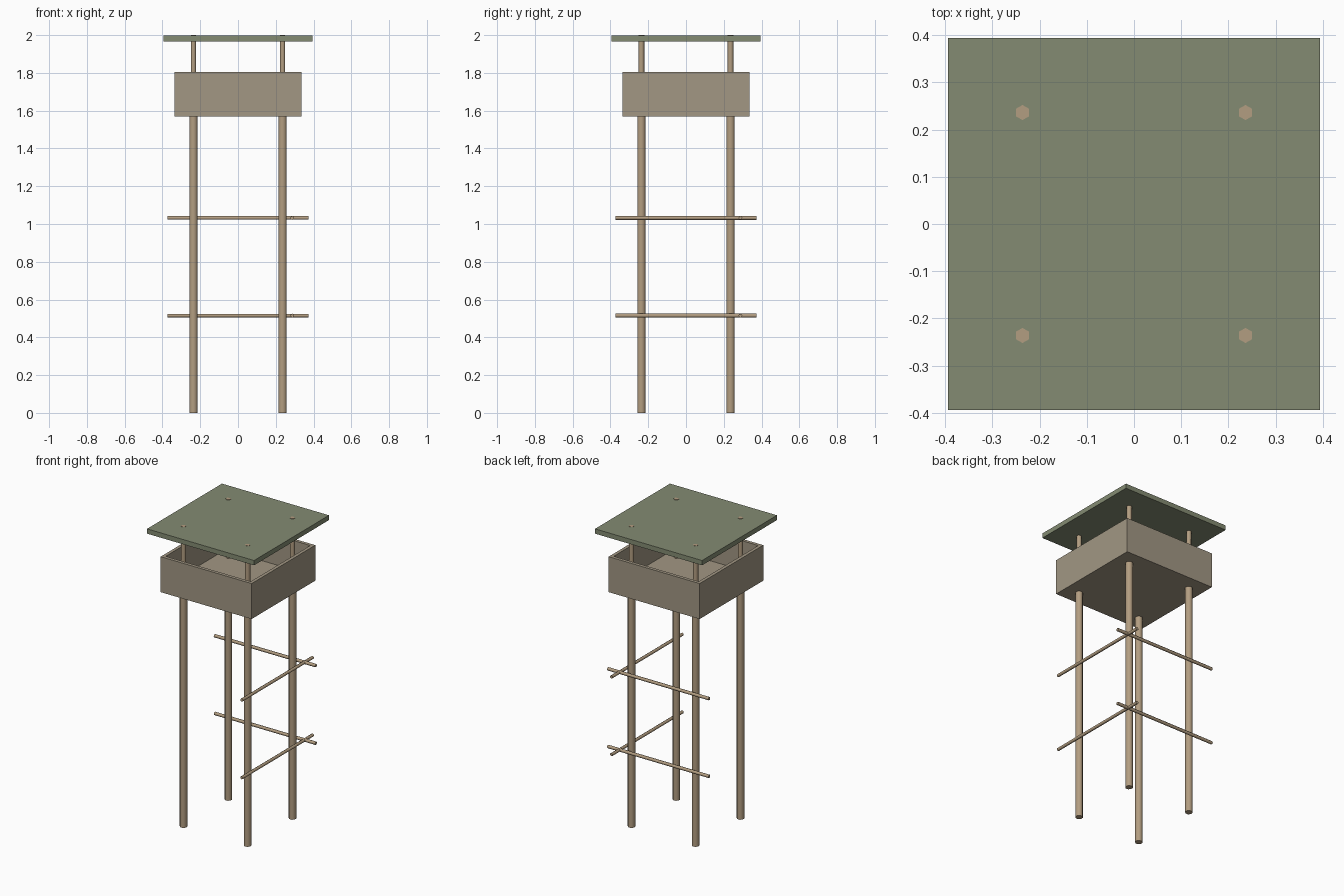
import bpy, math

if "Cube" in bpy.data.objects:
    bpy.data.objects.remove(bpy.data.objects["Cube"])


def material(name, color):
    m = bpy.data.materials.new(name)
    m.diffuse_color = (*color, 1)
    m.use_nodes = True
    m.node_tree.nodes["Principled BSDF"].inputs["Base Color"].default_value = m.diffuse_color
    return m


WOOD = material("pole_wood", (0.45, 0.34, 0.22))
PLANK = material("plank_wood", (0.36, 0.31, 0.23))
ROOF = material("roof_green", (0.23, 0.26, 0.17))


def finish(name, mat):
    obj = bpy.context.object
    obj.name = name
    obj.data.materials.append(mat)
    return obj


def box(name, mat, x0, x1, y0, y1, z0, z1):
    bpy.ops.mesh.primitive_cube_add(size=1, location=((x0 + x1) / 2, (y0 + y1) / 2, (z0 + z1) / 2))
    obj = finish(name, mat)
    obj.scale = (x1 - x0, y1 - y0, z1 - z0)
    bpy.ops.object.transform_apply(location=False, rotation=False, scale=True)


def pole(name, radius, sides, length, location, rotation=(0, 0, 0)):
    bpy.ops.mesh.primitive_cylinder_add(vertices=sides, radius=radius, depth=length,
                                        location=location, rotation=rotation)
    finish(name, WOOD)
    bpy.ops.object.shade_smooth_by_angle(angle=math.radians(61))


# Legs and the thinner roof posts above them
LEG = 0.236
for sx, side in ((-1, "left"), (1, "right")):
    for sy, end in ((-1, "front"), (1, "back")):
        x, y = sx * LEG, sy * LEG
        pole(f"{end}_{side}_leg", 0.0235, 8, 1.575, (x, y, 0.7875), (0, 0, math.pi / 8))
        pole(f"{end}_{side}_roof_post", 0.016, 6, 0.40, (x, y, 1.80))

# Cross braces on the back and right faces
B = 0.288
for level, z in (("lower", 0.515), ("upper", 1.032)):
    pole(f"{level}_back_brace", 0.0105, 6, 0.746, (0, B, z), (0, math.pi / 2, 0))
    pole(f"{level}_right_brace", 0.0105, 6, 0.746, (B, 0, z), (math.pi / 2, 0, 0))

# Platform floor and parapet walls
W, T = 0.335, 0.022
box("platform_floor", PLANK, -W, W, -W, W, 1.57, 1.61)
box("front_wall", PLANK, -W, W, -W, -W + T, 1.61, 1.806)
box("back_wall", PLANK, -W, W, W - T, W, 1.61, 1.806)
box("left_wall", PLANK, -W, -W + T, -W + T, W - T, 1.61, 1.806)
box("right_wall", PLANK, W - T, W, -W + T, W - T, 1.61, 1.806)

# Flat roof
R = 0.394
box("roof", ROOF, -R, R, -R, R, 1.966, 1.998)
